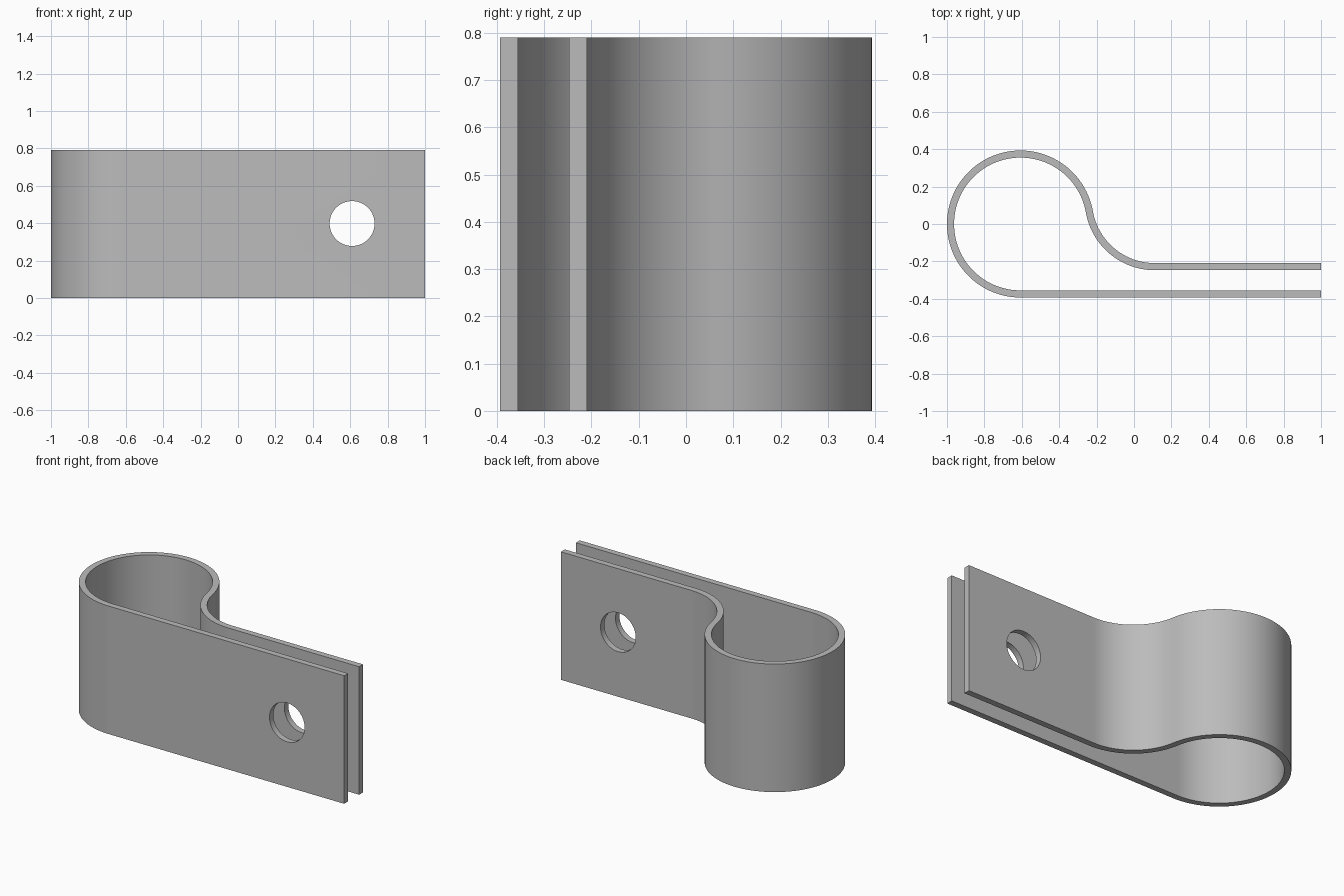
import bpy, bmesh, math
from mathutils import Vector

cube = bpy.data.objects.get("Cube")
if cube:
    bpy.data.objects.remove(cube)

HEIGHT, THICK = 0.79, 0.038
LOOP = Vector((-0.607, 0.0))      # centre of the round loop
LOOP_R, BEND_R = 0.374, 0.355     # centreline radii
FRONT_Y, BACK_Y = -0.374, -0.228  # centrelines of the two legs


def arc(centre, radius, start, end, count):
    """Centreline points with their outward radial directions."""
    for i in range(count + 1):
        a = start + (end - start) * i / count
        d = Vector((math.cos(a), math.sin(a)))
        yield centre + d * radius, d


# Bend centre: tangent to the back leg and to the loop
rise = BACK_Y + BEND_R
bend = LOOP + Vector((math.sqrt((LOOP_R + BEND_R) ** 2 - rise ** 2), rise))
meet = math.atan2(rise, bend.x - LOOP.x)

# Centreline: front leg, loop, reverse bend, back leg
down = Vector((0, -1))
path = [(Vector((1, FRONT_Y)), down)]
path += arc(LOOP, LOOP_R, -math.pi / 2, meet - 2 * math.pi, 96)
path += [(p, -d) for p, d in arc(bend, BEND_R, math.pi + meet, 1.5 * math.pi, 32)][1:]
path.append((Vector((1, BACK_Y)), -down))

# Strip of rectangular cross-section swept along the centreline
bm = bmesh.new()
rings = []
for p, n in path:
    outer, inner = p + n * THICK / 2, p - n * THICK / 2
    rings.append([bm.verts.new((q.x, q.y, z)) for q, z in
                  ((outer, 0), (inner, 0), (inner, HEIGHT), (outer, HEIGHT))])
for a, b in zip(rings, rings[1:]):
    for i in range(4):
        j = (i + 1) % 4
        bm.faces.new((a[i], a[j], b[j], b[i]))
bm.faces.new(rings[0])
bm.faces.new(rings[-1])
bmesh.ops.recalc_face_normals(bm, faces=bm.faces)
mesh = bpy.data.meshes.new("clamp_strip")
bm.to_mesh(mesh)
bm.free()
clamp = bpy.data.objects.new("clamp_strip", mesh)
bpy.context.collection.objects.link(clamp)

# Plain grey metal
metal = bpy.data.materials.new("grey_metal")
metal.use_nodes = True
grey = (0.5, 0.5, 0.5, 1)
metal.diffuse_color = grey
metal.node_tree.nodes["Principled BSDF"].inputs["Base Color"].default_value = grey
mesh.materials.append(metal)

# Bolt hole through both legs
bpy.ops.mesh.primitive_cylinder_add(vertices=64, radius=0.12, depth=0.6,
                                    location=(0.61, -0.3, 0.398),
                                    rotation=(math.pi / 2, 0, 0))
cutter = bpy.context.object
cutter.name = "bolt_hole_cutter"
cutter.hide_render = True
cutter.data.materials.append(metal)
hole = clamp.modifiers.new("bolt_hole", 'BOOLEAN')
hole.object = cutter
hole.operation = 'DIFFERENCE'
hole.solver = 'EXACT'

bpy.ops.object.select_all(action='DESELECT')
clamp.select_set(True)
bpy.context.view_layer.objects.active = clamp
bpy.ops.object.modifier_apply(modifier=hole.name)
bpy.data.objects.remove(cutter)
bpy.ops.object.shade_smooth_by_angle(angle=math.radians(30))
